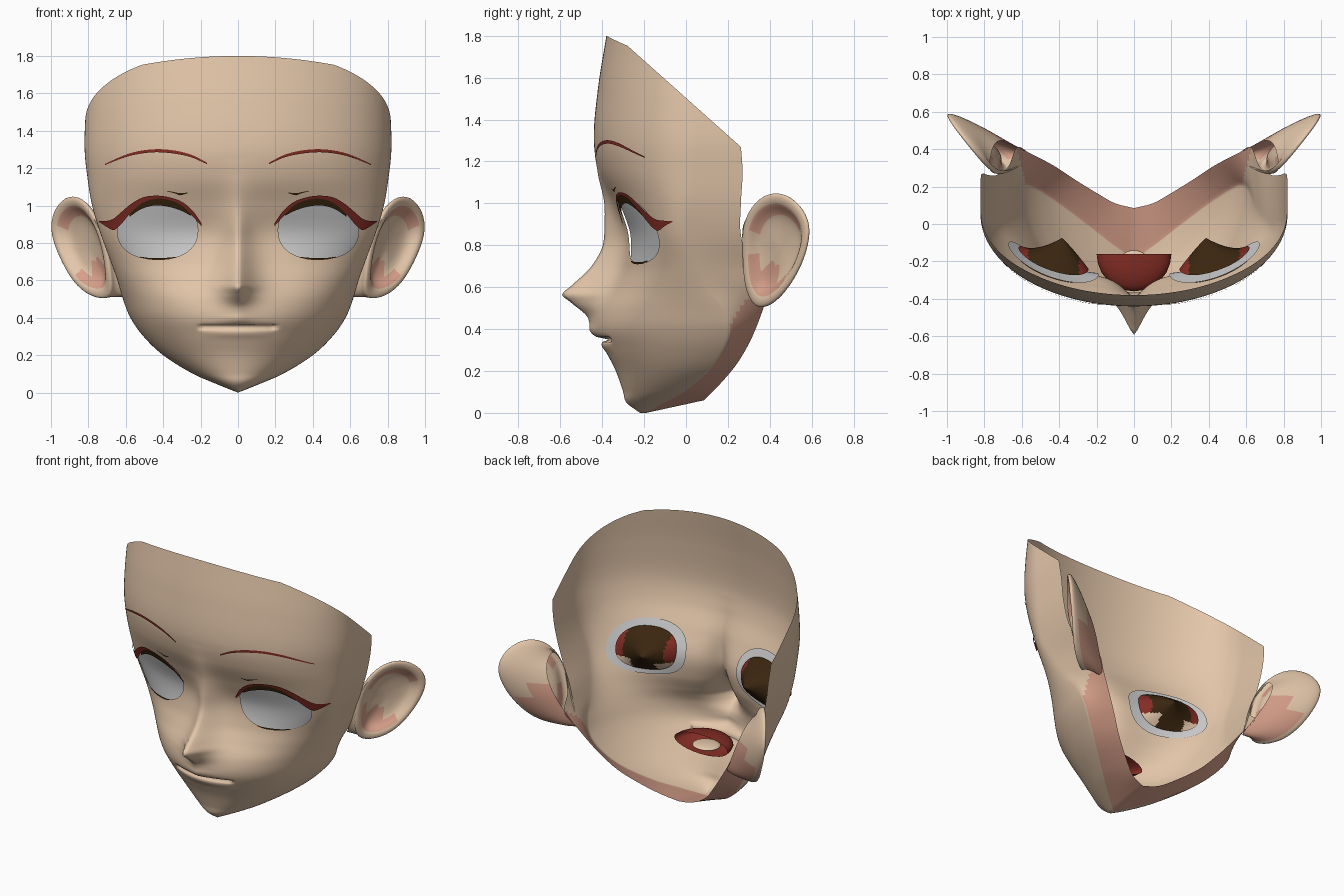
import bpy, bmesh, math
from mathutils import Vector

if "Cube" in bpy.data.objects:
    bpy.data.objects.remove(bpy.data.objects["Cube"])

def material(name, rgb):
    m = bpy.data.materials.new(name)
    m.diffuse_color = (*rgb, 1)
    m.use_nodes = True
    m.node_tree.nodes["Principled BSDF"].inputs["Base Color"].default_value = m.diffuse_color
    return m

SKIN = material("skin", (.77, .565, .40))
PINK = material("pink_skin", (.68, .35, .255))
RED = material("dark_red", (.23, .026, .018))
BROWN = material("dark_brown", (.042, .019, .005))
WHITE = material("eye_grey", (.62, .62, .62))

def finish(name, bm, mats, recalc=True):
    if recalc:
        bmesh.ops.recalc_face_normals(bm, faces=bm.faces[:])
    me = bpy.data.meshes.new(name)
    bm.to_mesh(me)
    bm.free()
    for m in mats:
        me.materials.append(m)
    for p in me.polygons:
        p.use_smooth = True
    ob = bpy.data.objects.new(name, me)
    bpy.context.collection.objects.link(ob)
    return ob

def interp(tab, k):
    """Smooth interpolation of table rows keyed on the first column."""
    n = len(tab)
    k = min(max(k, tab[0][0]), tab[-1][0])
    i = 0
    while i < n - 2 and k > tab[i + 1][0]:
        i += 1
    h = tab[i + 1][0] - tab[i][0]
    t = (k - tab[i][0]) / h
    def slope(j, c):
        a, b = max(j - 1, 0), min(j + 1, n - 1)
        return (tab[b][c] - tab[a][c]) / (tab[b][0] - tab[a][0])
    out = []
    for c in range(1, len(tab[0])):
        p, q = tab[i][c], tab[i + 1][c]
        out.append((2*t**3 - 3*t*t + 1)*p + (t**3 - 2*t*t + t)*h*slope(i, c)
                   + (3*t*t - 2*t**3)*q + (t**3 - t*t)*h*slope(i + 1, c))
    return out

# Head sections: height, half width, front y, widest y, rear edge x, y, z
HEAD = [(0, .0004, -.22, -.19, 0, .085, .06), (.05, .125, -.285, -.10, .10, .11, .085),
        (.1, .24, -.30, -.01, .19, .16, .135), (.2, .40, -.335, .11, .32, .24, .23),
        (.3, .505, -.385, .18, .41, .30, .33), (.4, .575, -.425, .21, .48, .34, .42),
        (.5, .615, -.41, .18, .56, .38, .53), (.6, .645, -.35, .10, .625, .41, .62),
        (.7, .68, -.303, .05, .67, .31, .71), (.85, .735, -.285, .005, .735, .262, .85),
        (1.0, .78, -.342, .02, .78, .262, 1.0), (1.15, .805, -.412, .04, .805, .27, 1.15),
        (1.3, .82, -.44, .05, .82, .26, 1.3), (1.55, .815, -.42, .05, .815, .25, 1.55),
        (1.8, .80, -.38, .05, .80, .25, 1.8)]
# Nose ridge: height, how far it stands out
NOSE = [(.34, 0), (.39, .035), (.43, .035), (.47, .06), (.53, .158), (.565, .22), (.60, .205),
        (.70, .148), (.78, .118), (.88, .098), (1.0, .048), (1.15, .01), (1.25, 0)]

def base_y(x, z):
    """Front surface of the head without nose and mouth."""
    X, F, yc = interp(HEAD, z)[:3]
    return yc - (yc - F) * math.sqrt(max(0, 1 - (x / X) ** 2))

def surf_y(x, z):
    """Front surface of the face."""
    y = base_y(x, z) - interp(NOSE, z)[0] * math.exp(-(abs(x) / .085) ** 1.4)
    slit = min(1, max(0, (.215 - abs(x)) / .03))
    lip = max(0, 1 - (x / .2) ** 2)
    y += (slit * .05 * math.exp(-((z - .35) / .008) ** 2)
          - lip * .008 * math.exp(-((z - .315) / .02) ** 2))
    return y

# Eye outline, a squared-off ellipse
ECX, ECZ, EAX, EAZ, EP = .43, .868, .215, .155, 2.3

def eye_level(x, z):
    return ((abs(abs(x) - ECX) / EAX) ** EP + (abs(z - ECZ) / EAZ) ** EP) ** (1 / EP)

# Face shell with jaw underside
bm = bmesh.new()
NZ, NT, NU = 144, 56, 8
grid = []
for i in range(NZ + 1):
    z = 1.8 * i / NZ
    X, F, yc, ex, ey, ez = interp(HEAD, z)
    half = []
    for j in range(NT + 1):
        x = X * math.sin(math.pi / 2 * j / NT)
        half.append((x, surf_y(x, z), z))
    jaw = Vector(half[-1])
    for j in range(1, NU + 1):
        half.append(tuple(jaw.lerp(Vector((ex, ey, ez)), j / NU)))
    pts = [(-x, y, w) for x, y, w in half[:0:-1]] + half
    grid.append([bm.verts.new(p) for p in pts])
n = NT + NU
for i in range(NZ):
    for j in range(2 * n):
        f = bm.faces.new((grid[i][j], grid[i][j + 1], grid[i + 1][j + 1], grid[i + 1][j]))
        edge = min(j, 2 * n - 1 - j)
        limit = NU if i < 32 else NU - (i - 32) * .5
        f.material_index = 1 if edge < limit and i < 50 and edge < NU else 0
# eye openings, with their edge snapped to the outline
holes = []
for f in bm.faces:
    c = f.calc_center_median()
    if c.y < .1 and eye_level(c.x, c.z) < 1:
        holes.append(f)
bmesh.ops.delete(bm, geom=holes, context='FACES')
for v in bm.verts:
    L = eye_level(v.co.x, v.co.z)
    if v.is_boundary and L < 1.3 and v.co.y < .1:
        s = math.copysign(1, v.co.x)
        v.co.x = s * (ECX + (abs(v.co.x) - ECX) / L)
        v.co.z = ECZ + (v.co.z - ECZ) / L
        v.co.y = surf_y(v.co.x, v.co.z)
# sloping top rim
for v in bm.verts:
    if v.co.z > 1.3:
        v.co.z = 1.3 + (v.co.z - 1.3) * (1 - .36 * v.co.x ** 2)
bmesh.ops.bisect_plane(bm, geom=bm.verts[:] + bm.edges[:] + bm.faces[:], dist=1e-5,
                       plane_co=(0, .25, 1.28), plane_no=(0, .455, .51), clear_outer=True)
bmesh.ops.remove_doubles(bm, verts=bm.verts[:], dist=.001)
finish("face", bm, [SKIN, PINK])

def disc(name, s, scale, point, mats, rule=lambda c: 0, rings=14, seg=72):
    """Round patch in the eye outline; point(r, x, z) gives each position."""
    bm = bmesh.new()
    rows = []
    for i in range(rings + 1):
        r, row = i / rings, []
        for k in range(seg):
            c, d = math.cos(2 * math.pi * k / seg), math.sin(2 * math.pi * k / seg)
            q = scale * r / (abs(c) ** EP + abs(d) ** EP) ** (1 / EP)
            p = point(r, ECX + EAX * q * c, ECZ + EAZ * q * d)
            row.append(bm.verts.new((s * p[0], p[1], p[2])))
        rows.append(row)
    for i in range(rings):
        for k in range(seg):
            m = (k + 1) % seg
            f = bm.faces.new((rows[i][k], rows[i + 1][k], rows[i + 1][m], rows[i][m]))
            c = f.calc_center_median()
            f.material_index = rule((abs(c.x) - ECX, c.z - ECZ))
    bmesh.ops.remove_doubles(bm, verts=bm.verts[:], dist=1e-5)
    finish(name, bm, mats)

def strip(name, s, tab, mat, off, steps=28):
    """Thin painted plate on the face: rows of x, lower z, upper z."""
    bm = bmesh.new()
    prev = None
    for i in range(steps + 1):
        x = tab[0][0] + (tab[-1][0] - tab[0][0]) * i / steps
        lo, hi = interp(tab, x)
        cur = [bm.verts.new((s * x, surf_y(x, z) - off, z)) for z in (lo, (lo + hi) / 2, hi)]
        if prev:
            for a in (0, 1):
                q = (prev[a], cur[a], cur[a + 1], prev[a + 1])
                bm.faces.new(q if s > 0 else q[::-1])
        prev = cur
    finish(name, bm, [mat], False)

BROW = [(.165, 1.221, 1.229), (.25, 1.258, 1.272), (.35, 1.279, 1.296), (.45, 1.285, 1.301),
        (.55, 1.272, 1.287), (.63, 1.249, 1.26), (.71, 1.217, 1.223)]
LASH = [(.195, .89, .905), (.24, .94, .97), (.30, 1.0, 1.02), (.37, 1.03, 1.045),
        (.44, 1.036, 1.053), (.51, 1.015, 1.043), (.57, .965, 1.01), (.63, .895, .96),
        (.665, .868, .93), (.70, .885, .918), (.742, .912, .917)]
LID = [(.25, .945, .97), (.31, .975, 1.02), (.38, .995, 1.04), (.45, 1.0, 1.045),
       (.52, .98, 1.025), (.58, .94, .97)]
LOWER = [(.33, .722, .726), (.38, .711, .721), (.47, .711, .72), (.525, .722, .727)]
CREASE = [(.27, 1.066, 1.07), (.31, 1.055, 1.066), (.34, 1.066, 1.072), (.38, 1.076, 1.079)]

def eyeball(r, x, z):
    return (x, base_y(x, z) + .01, z)

def socket(r, x, z):
    """Cone behind the eye, pointing backwards."""
    y = base_y(x, z) + .03
    return (x + (.385 - ECX) * (1 - r), y * r - .075 * (1 - r), z)

def socket_colour(c):
    if c[1] < -.06 and abs(c[0]) > .08:
        return 2
    return 1 if abs(c[0]) > .135 else 0

# Ear rim, from the top outwards and round to the front, and where it joins the head
RIM = [(.89, .42, 1.065), (.97, .52, 1.02), (1.01, .585, .92), (1.0, .582, .82), (.95, .545, .70),
       (.885, .475, .585), (.80, .40, .51), (.68, .32, .49), (.68, .27, .60), (.70, .265, .75),
       (.745, .26, .90), (.81, .32, 1.015)]
ROOT = [(.77, .34, .96), (.76, .40, .93), (.74, .44, .88), (.71, .45, .80), (.67, .44, .72),
        (.62, .41, .62), (.56, .38, .53), (.57, .34, .50), (.63, .30, .6), (.67, .275, .75),
        (.745, .262, .88), (.78, .29, .94)]

def ear(name, s):
    bm = bmesh.new()
    rim, root = [Vector(p) for p in RIM], [Vector(p) for p in ROOT]
    mid = sum(rim, Vector()) / len(rim)
    nrm = Vector((.75, -.66, 0))
    rings = [root,
             [p.lerp(q, .5) - nrm * .03 for p, q in zip(rim, root)],
             [p.lerp(mid, .03) - nrm * .03 for p in rim],
             [mid + (p - mid) * 1.03 for p in rim],
             [p.lerp(mid, .2) + nrm * .005 for p in rim],
             [p.lerp(mid, .34) - nrm * .05 for p in rim],
             [p.lerp(mid, .75) - nrm * .06 for p in rim]]
    vs = [[bm.verts.new((s * p.x, p.y, p.z)) for p in r] for r in rings]
    n = len(rim)
    for a in range(len(vs) - 1):
        for k in range(n):
            m = (k + 1) % n
            f = bm.faces.new((vs[a][k], vs[a][m], vs[a + 1][m], vs[a + 1][k]))
            c = f.calc_center_median()
            back_low = a < 2 and c.z < .76 and k < 7
            hollow = (a == 4 and c.z > .86) or (a in (4, 5) and c.z < .72 and c.y < .45)
            f.material_index = 1 if back_low or hollow else 0
    bm.faces.new(vs[-1])
    ob = finish(name, bm, [SKIN, PINK])
    ob.modifiers.new("smooth", 'SUBSURF').levels = 2
    ob.modifiers["smooth"].render_levels = 2

for side, s in (("right", 1), ("left", -1)):
    disc(side + "_eye_white", s, 1.12, eyeball, [WHITE])
    disc(side + "_eye_socket", s, .87, socket, [BROWN, RED, SKIN], socket_colour)
    strip(side + "_eyebrow", s, BROW, RED, .008)
    strip(side + "_upper_lash", s, LASH, RED, .012)
    strip(side + "_lid_line", s, LID, BROWN, .006)
    strip(side + "_lower_lash", s, LOWER, BROWN, .006)
    strip(side + "_lid_crease", s, CREASE, BROWN, .005)
    ear(side + "_ear", s)

def blob(name, centre, size, mat, open_back=False):
    bm = bmesh.new()
    bmesh.ops.create_uvsphere(bm, u_segments=24, v_segments=12, radius=1)
    if open_back:
        bmesh.ops.delete(bm, geom=[v for v in bm.verts if v.co.y > .01], context='VERTS')
    for v in bm.verts:
        v.co = Vector(a + b * c for a, b, c in zip(centre, v.co, size))
    finish(name, bm, [mat])

# Mouth cavity behind the lips, open at the back, with a tongue
blob("mouth_cavity", (0, -.16, .35), (.2, .2, .065), RED, True)
blob("tongue", (0, -.22, .325), (.09, .08, .018), SKIN)
